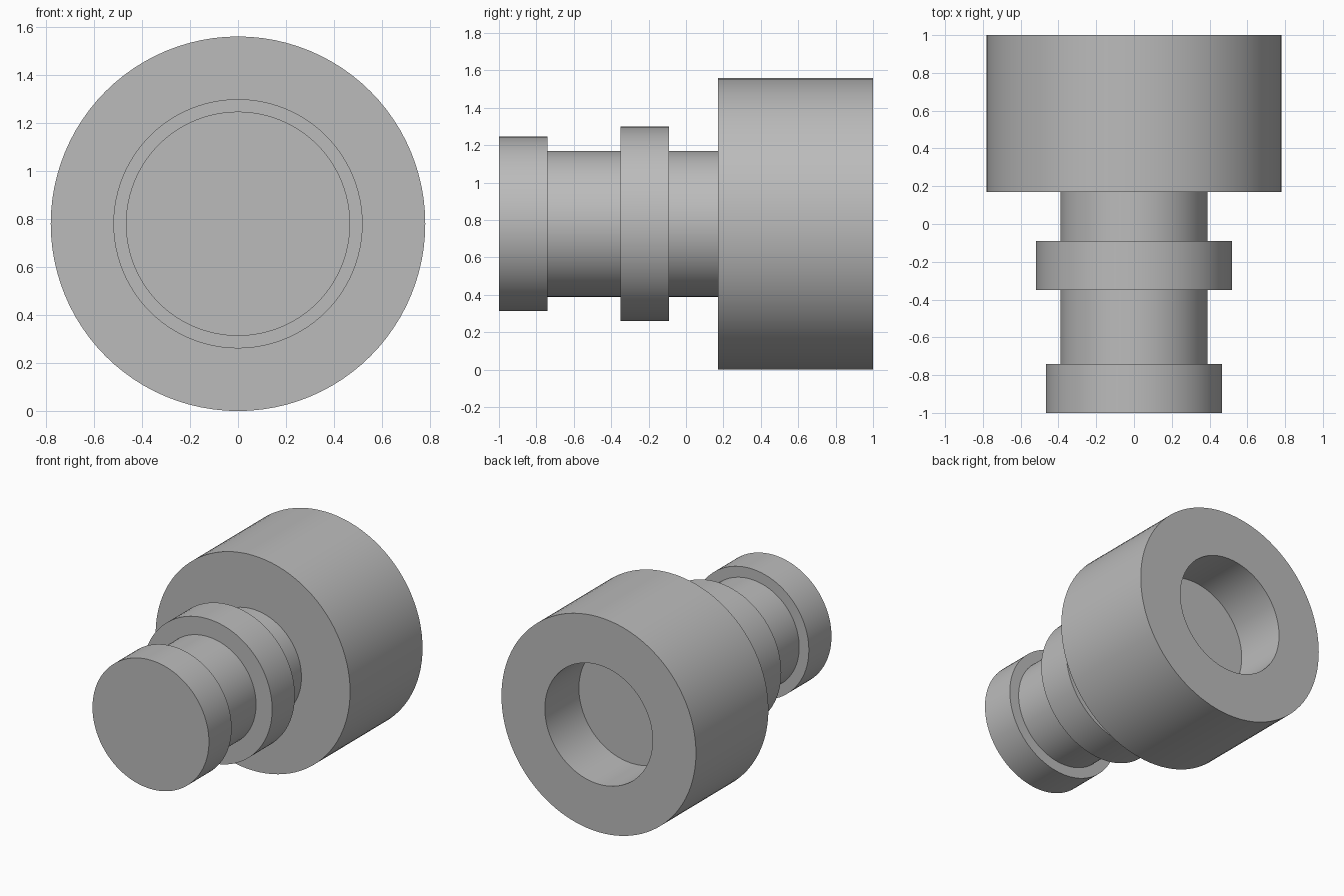
import bpy, bmesh, math
from mathutils import Vector

cube = bpy.data.objects.get("Cube")
if cube:
    bpy.data.objects.remove(cube, do_unlink=True)

AXIS_Z = 0.78
SEGMENTS = 96

grey = bpy.data.materials.new("grey metal")
grey.use_nodes = True
colour = (0.5, 0.5, 0.5, 1)
grey.diffuse_color = colour
grey.node_tree.nodes["Principled BSDF"].inputs["Base Color"].default_value = colour


def turned_part(name, profile):
    """Lathe a (radius, y) profile around the lengthwise axis."""
    bm = bmesh.new()
    verts = [bm.verts.new((r, y, 0)) for r, y in profile]
    edges = [bm.edges.new(pair) for pair in zip(verts, verts[1:])]
    bmesh.ops.spin(bm, geom=verts + edges, cent=(0, 0, 0), axis=(0, 1, 0),
                   angle=math.tau, steps=SEGMENTS)
    bmesh.ops.remove_doubles(bm, verts=bm.verts, dist=0.0001)
    bmesh.ops.recalc_face_normals(bm, faces=bm.faces)
    mesh = bpy.data.meshes.new(name)
    bm.to_mesh(mesh)
    bm.free()
    mesh.materials.append(grey)
    obj = bpy.data.objects.new(name, mesh)
    obj.location = Vector((0, 0, AXIS_Z))
    bpy.context.collection.objects.link(obj)
    bpy.ops.object.select_all(action="DESELECT")
    obj.select_set(True)
    bpy.context.view_layer.objects.active = obj
    bpy.ops.object.shade_smooth_by_angle(angle=math.radians(30))
    return obj


# One turned body: end cap, neck, collar, neck, and wide head with a blind bore
turned_part("stepped_coupling", [
    (0, -1), (0.467, -1), (0.467, -0.74),           # end cap
    (0.39, -0.74), (0.39, -0.35),                   # front neck
    (0.519, -0.35), (0.519, -0.09),                 # collar
    (0.39, -0.09), (0.39, 0.17),                    # rear neck
    (0.78, 0.17), (0.78, 1),                        # head
    (0.432, 1), (0.432, 0.61), (0, 0.61),           # bore
])
